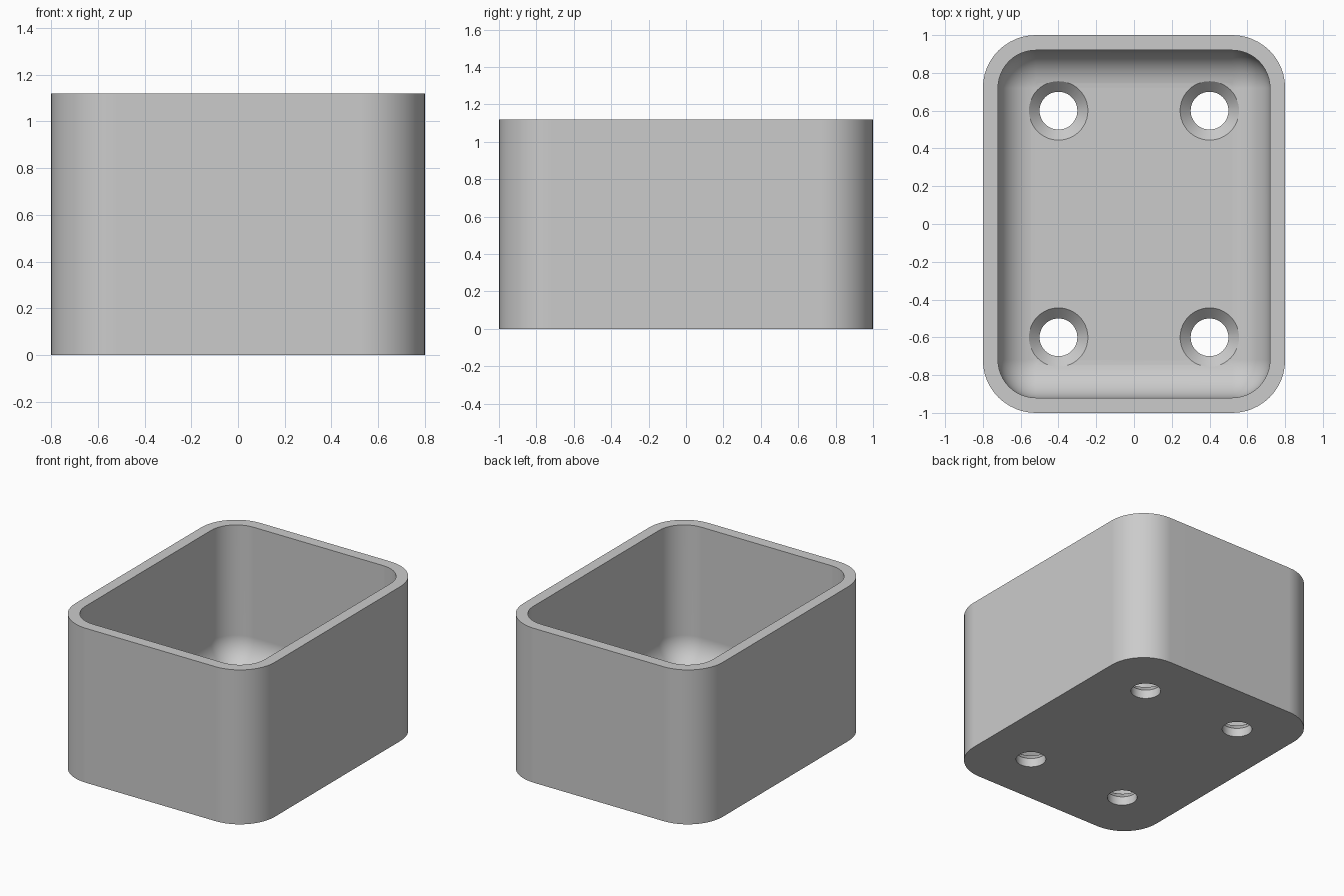
import bpy, bmesh, math

if "Cube" in bpy.data.objects:
    bpy.data.objects.remove(bpy.data.objects["Cube"], do_unlink=True)

W, L, H = 0.8, 1.0, 1.12          # half width, half length, height
WALL, FLOOR = 0.08, 0.12
OUTER_R, INNER_R = 0.28, 0.2
HOLE_R, SINK_R = 0.1, 0.156
CORNER_STEPS, FILLET_STEPS = 12, 12

grey = bpy.data.materials.new("plain grey")
grey.use_nodes = True
grey.diffuse_color = (0.6, 0.6, 0.6, 1)
grey.node_tree.nodes["Principled BSDF"].inputs["Base Color"].default_value = (0.6, 0.6, 0.6, 1)


def make_object(name, bm):
    bmesh.ops.recalc_face_normals(bm, faces=bm.faces)
    mesh = bpy.data.meshes.new(name)
    bm.to_mesh(mesh)
    bm.free()
    mesh.materials.append(grey)
    obj = bpy.data.objects.new(name, mesh)
    bpy.context.collection.objects.link(obj)
    return obj


def rounded_loop(bm, inset, radius, z):
    """Rounded rectangle of vertices, inset from the outer walls."""
    verts = []
    cx, cy = W - inset - radius, L - inset - radius
    for k, (sx, sy) in enumerate(((1, 1), (-1, 1), (-1, -1), (1, -1))):
        for i in range(CORNER_STEPS + 1):
            a = math.pi / 2 * (k + i / CORNER_STEPS)
            verts.append(bm.verts.new((sx * cx + radius * math.cos(a),
                                       sy * cy + radius * math.sin(a), z)))
    return verts


def loft(bm, loops):
    """Join successive loops and cap both ends."""
    for a, b in zip(loops, loops[1:]):
        n = len(a)
        for i in range(n):
            j = (i + 1) % n
            bm.faces.new((a[i], a[j], b[j], b[i]))
    bm.faces.new(loops[0])
    bm.faces.new(loops[-1])
    bmesh.ops.remove_doubles(bm, verts=bm.verts, dist=0.0001)


# Open box with rounded corners and a filleted inner floor
bm = bmesh.new()
loops = [rounded_loop(bm, 0, OUTER_R, 0),
         rounded_loop(bm, 0, OUTER_R, H),
         rounded_loop(bm, WALL, INNER_R, H)]
for i in range(FILLET_STEPS + 1):
    a = math.pi / 2 * i / FILLET_STEPS
    step = INNER_R * (1 - math.cos(a))
    loops.append(rounded_loop(bm, WALL + step, INNER_R - step,
                              FLOOR + INNER_R * (1 - math.sin(a))))
loft(bm, loops)
box = make_object("open_box", bm)

# Countersunk screw holes through the floor
bm = bmesh.new()
sink_start = FLOOR - (SINK_R - HOLE_R)
profile = [(HOLE_R, -0.1), (HOLE_R, sink_start), (SINK_R, FLOOR), (SINK_R, FLOOR + 0.1)]
for x in (-0.4, 0.4):
    for y in (-0.6, 0.6):
        rings = [[bm.verts.new((x + r * math.cos(math.tau * i / 48),
                                y + r * math.sin(math.tau * i / 48), z))
                  for i in range(48)] for r, z in profile]
        loft(bm, rings)
cutter = make_object("screw_hole_cutter", bm)
cutter.hide_render = True

cut = box.modifiers.new("screw holes", 'BOOLEAN')
cut.operation = 'DIFFERENCE'
cut.solver = 'EXACT'
cut.object = cutter

bpy.ops.object.select_all(action='DESELECT')
box.select_set(True)
bpy.context.view_layer.objects.active = box
bpy.ops.object.modifier_apply(modifier=cut.name)
bpy.data.objects.remove(cutter, do_unlink=True)

# Smooth curves, sharp rims, flat faces kept flat
bpy.ops.object.shade_smooth_by_angle(angle=math.radians(30))
weighted = box.modifiers.new("weighted normals", 'WEIGHTED_NORMAL')
weighted.keep_sharp = True
